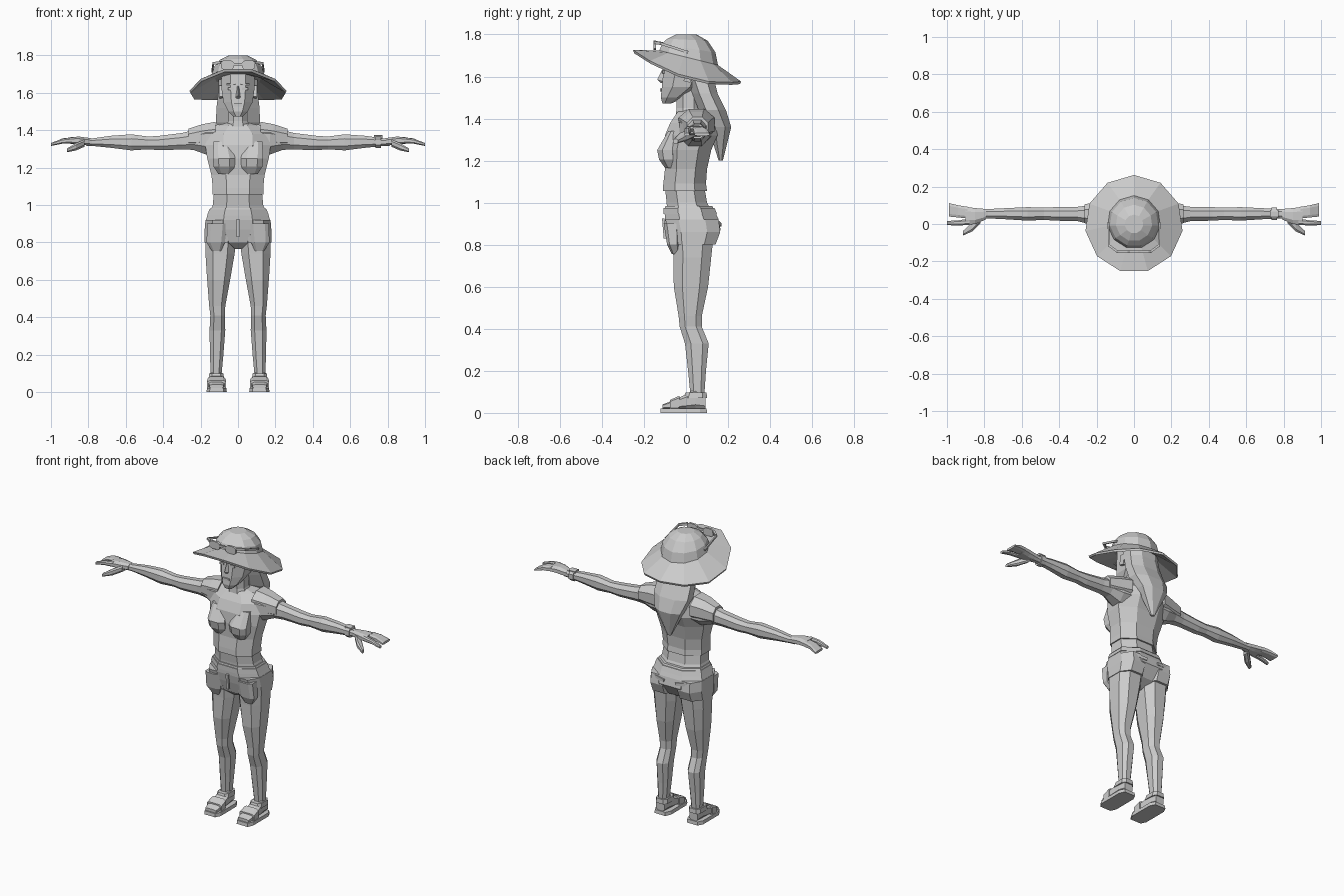
import bpy, bmesh, math
from mathutils import Vector

grey = bpy.data.materials.new("plain_grey")
grey.diffuse_color = (0.6, 0.6, 0.6, 1)


def skin(name, rings):
    """Join a list of equal-length point rings into a closed flat-shaded mesh."""
    bm = bmesh.new()
    vs = [[bm.verts.new(p) for p in r] for r in rings]
    n = len(vs[0])
    for a, b in zip(vs, vs[1:]):
        for i in range(n):
            j = (i + 1) % n
            bm.faces.new((a[i], a[j], b[j], b[i]))
    bm.faces.new(vs[0])
    bm.faces.new(vs[-1])
    bmesh.ops.recalc_face_normals(bm, faces=bm.faces)
    me = bpy.data.meshes.new(name)
    bm.to_mesh(me)
    bm.free()
    me.materials.append(grey)
    ob = bpy.data.objects.new(name, me)
    bpy.context.collection.objects.link(ob)
    return ob


def loft(name, axis, sections, c=0.55, side=1):
    """Sections are (position, a0, a1, b0, b1); each is a chamfered rectangle."""
    k = 1 - c
    shape = [(1, -k), (1, k), (k, 1), (-k, 1), (-1, k), (-1, -k), (-k, -1), (k, -1)]
    rings = []
    for t, a0, a1, b0, b1 in sections:
        ring = []
        for u, v in shape:
            a = (a0 + a1) / 2 + u * (a1 - a0) / 2
            b = (b0 + b1) / 2 + v * (b1 - b0) / 2
            x, y, z = {"x": (t, a, b), "y": (a, t, b), "z": (a, b, t)}[axis]
            ring.append((x * side, y, z))
        rings.append(ring)
    return skin(name, rings)


def sym(name, sections, c=0.55):
    """Upright part centred on x: (z, half width, y front, y back)."""
    return loft(name, "z", [(z, -w, w, f, b) for z, w, f, b in sections], c)


def bar(name, p, q, w, h, side=1):
    """Straight bar from p to q."""
    p, q = (Vector((v[0] * side, v[1], v[2])) for v in (p, q))
    d = (q - p).normalized()
    up = Vector((0, 0, 1)) if abs(d.z) < 0.8 else Vector((0, 1, 0))
    s = d.cross(up).normalized()
    u = s.cross(d)
    return skin(name, [[e + s * (i * w / 2) + u * (j * h / 2)
                        for i, j in ((1, 1), (-1, 1), (-1, -1), (1, -1))] for e in (p, q)])


# Torso, shirt and shorts
sym("shirt", [(1.055, .137, -.11, .10), (1.09, .135, -.108, .095), (1.16, .142, -.10, .10),
              (1.25, .165, -.105, .12), (1.32, .175, -.10, .15), (1.38, .17, -.075, .14),
              (1.425, .11, -.045, .12), (1.44, .06, -.03, .09)])
sym("waist", [(.96, .15, -.09, .12), (1.00, .135, -.092, .10), (1.07, .128, -.10, .088)])
sym("shorts", [(.765, .025, -.03, .06), (.80, .11, -.07, .12), (.87, .17, -.09, .165),
               (.92, .172, -.10, .155), (.965, .155, -.102, .135), (.985, .146, -.098, .125)])
sym("waistband", [(.945, .165, -.106, .148), (.975, .154, -.106, .136)])
bar("fly", (0, -.10, .83), (0, -.108, .925), .016, .012)
sym("neck", [(1.40, .07, -.05, .08), (1.45, .052, -.045, .07), (1.56, .05, -.05, .07)])

# Head and face
sym("head", [(1.472, .025, -.112, -.07), (1.50, .052, -.12, -.01), (1.55, .078, -.115, .07),
             (1.62, .088, -.108, .10), (1.70, .09, -.10, .11), (1.74, .08, -.08, .10)])
skin("nose", [[(-.008, -.10, 1.635), (.008, -.10, 1.635), (0, -.112, 1.635)],
              [(-.015, -.108, 1.575), (.015, -.108, 1.575), (0, -.137, 1.585)],
              [(-.01, -.108, 1.568), (.01, -.108, 1.568), (0, -.12, 1.57)]])
bar("lips", (-.022, -.117, 1.535), (.022, -.117, 1.535), .014, .014)

# Hair falling behind the shoulders
sym("hair", [(1.69, .105, -.03, .13), (1.60, .105, .0, .13), (1.52, .115, .03, .15),
             (1.44, .118, .06, .19), (1.36, .09, .11, .215), (1.28, .05, .13, .195),
             (1.20, .012, .155, .175)])

# Hat with a drooping, tilted brim
N = 11


def hat_ring(r, height, cy=0.0):
    ring = []
    for i in range(N):
        t = math.pi / 2 + 2 * math.pi * i / N
        x, y = r * math.cos(t), r * math.sin(t)
        ring.append((x, y + cy, height(x, y)))
    return ring


def brim(x, y):
    return 1.655 - .30 * y - .055 * (x / .26) ** 2


skin("hat", [hat_ring(.125, lambda x, y: 1.672 - .25 * y, .01),
             hat_ring(.257, lambda x, y: brim(x, y) - .014),
             hat_ring(.262, brim),
             hat_ring(.142, lambda x, y: 1.69 - .25 * y, .01),
             hat_ring(.13, lambda x, y: 1.735 - .16 * y, .01),
             hat_ring(.098, lambda x, y: 1.775 - .05 * y, .005),
             hat_ring(.05, lambda x, y: 1.80)])
bar("glasses_bridge", (-.025, -.148, 1.752), (.025, -.148, 1.752), .012, .012)

for s, n in ((1, "left"), (-1, "right")):
    # Face details and glasses resting on the hat
    bar(n + "_eye", (.022, -.109, 1.622), (.052, -.106, 1.622), .008, .014, s)
    bar(n + "_brow", (.015, -.108, 1.642), (.06, -.105, 1.646), .012, .008, s)
    bar(n + "_ear", (.09, .005, 1.575), (.092, .02, 1.635), .02, .035, s)
    loft(n + "_lens", "y", [(-.155, .022, .092, 1.725, 1.772), (-.142, .022, .092, 1.725, 1.772)], .4, s)
    bar(n + "_glasses_corner", (.09, -.148, 1.762), (.132, -.115, 1.757), .012, .014, s)
    bar(n + "_glasses_arm", (.132, -.12, 1.757), (.138, .01, 1.715), .008, .012, s)

    # Chest
    loft(n + "_bust", "z", [(1.165, .035, .105, -.10, -.04), (1.205, .018, .13, -.128, -.04),
                            (1.25, .015, .135, -.137, -.04), (1.34, .04, .13, -.085, -.03)], .5, s)

    # Shoulder and arm
    loft(n + "_arm", "x", [(.10, -.04, .12, 1.27, 1.43), (.17, -.03, .115, 1.27, 1.425),
                           (.24, .0, .10, 1.295, 1.40), (.30, .015, .092, 1.297, 1.385),
                           (.42, .018, .09, 1.293, 1.37), (.48, .022, .088, 1.298, 1.366),
                           (.57, .018, .09, 1.292, 1.378), (.68, .025, .085, 1.306, 1.37),
                           (.78, .03, .08, 1.316, 1.356), (.81, .025, .08, 1.316, 1.36)], .55, s)
    loft(n + "_sleeve", "x", [(.12, -.035, .135, 1.30, 1.445), (.19, -.02, .12, 1.30, 1.432),
                              (.265, .005, .105, 1.305, 1.408)], .55, s)

    # Hand with thumb, index finger and joined fingers
    loft(n + "_palm", "x", [(.79, .025, .08, 1.318, 1.358), (.85, .0, .085, 1.322, 1.366),
                            (.90, -.005, .092, 1.328, 1.362)], .5, s)
    loft(n + "_fingers", "x", [(.89, .03, .092, 1.33, 1.362), (.94, .035, .10, 1.328, 1.356),
                               (.99, .04, .112, 1.318, 1.332)], .4, s)
    loft(n + "_index_finger", "x", [(.88, -.005, .028, 1.33, 1.362), (.94, -.008, .02, 1.328, 1.354),
                                    (1.0, -.006, .016, 1.316, 1.332)], .5, s)
    loft(n + "_thumb", "x", [(.82, .005, .05, 1.312, 1.35), (.865, -.04, .01, 1.292, 1.332),
                             (.915, -.062, -.038, 1.282, 1.302)], .5, s)

    # Leg and shorts cuff
    loft(n + "_leg", "z", [(.095, .088, .146, .02, .088), (.20, .078, .15, .01, .095),
                           (.33, .068, .152, -.005, .108), (.41, .07, .148, -.03, .075),
                           (.46, .068, .154, -.035, .075), (.60, .042, .165, -.058, .105),
                           (.74, .018, .174, -.06, .12), (.83, .01, .174, -.065, .13)], .5, s)
    loft(n + "_cuff", "z", [(.80, .012, .178, -.072, .14), (.86, .01, .179, -.085, .163),
                            (.92, .02, .174, -.098, .155)], .5, s)
    loft(n + "_front_pocket", "z", [(.755, .09, .14, -.068, -.03), (.80, .07, .168, -.09, -.03),
                                    (.90, .06, .165, -.106, -.03)], .4, s)
    bar(n + "_back_pocket", (.04, .162, .895), (.115, .15, .905), .012, .018, s)

    # Foot and sandal
    loft(n + "_sole", "z", [(0, .06, .168, -.122, .10), (.022, .062, .166, -.12, .098)], .3, s)
    loft(n + "_foot", "y", [(-.112, .078, .152, .02, .04), (-.06, .07, .16, .02, .06),
                            (.0, .076, .155, .02, .088), (.045, .08, .152, .02, .115),
                            (.092, .088, .146, .02, .085)], .4, s)
    loft(n + "_toe_strap", "y", [(-.075, .064, .165, .015, .062), (-.03, .066, .164, .015, .082)], .3, s)
    loft(n + "_ankle_strap", "z", [(.07, .074, .158, -.012, .10), (.098, .078, .154, -.002, .098)], .4, s)

# Wristwatch on one arm
loft("watch_strap", "x", [(.735, .022, .088, 1.306, 1.368), (.765, .022, .088, 1.306, 1.368)], .5)
loft("watch_face", "x", [(.728, .035, .075, 1.355, 1.374), (.772, .035, .075, 1.355, 1.374)], .4)
